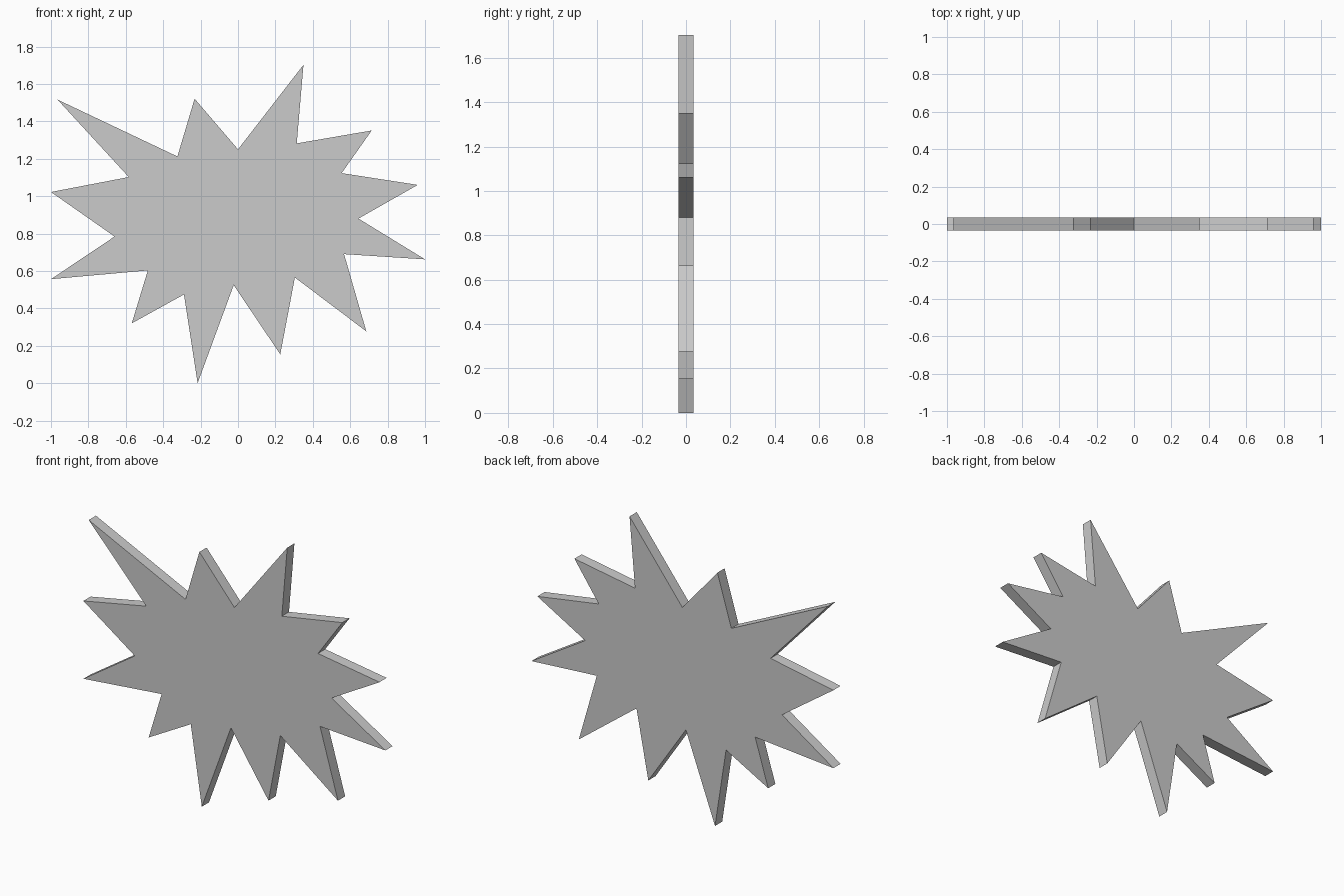
import bpy, bmesh

if "Cube" in bpy.data.objects:
    bpy.data.objects.remove(bpy.data.objects["Cube"])

# Burst outline in x, z: tips alternate with notches, clockwise from the upper left tip
OUTLINE = [
    (-0.965, 1.516), (-0.324, 1.212), (-0.232, 1.521), (0.0, 1.25),
    (0.35, 1.702), (0.314, 1.282), (0.715, 1.351), (0.554, 1.123),
    (0.961, 1.06), (0.644, 0.88), (1.0, 0.662), (0.567, 0.69),
    (0.686, 0.277), (0.304, 0.565), (0.226, 0.154), (-0.023, 0.524),
    (-0.216, 0.0), (-0.289, 0.474), (-0.568, 0.32), (-0.482, 0.603),
    (-1.0, 0.556), (-0.66, 0.784), (-1.0, 1.022), (-0.584, 1.102),
]
HALF = 0.034

# Flat plate extruded from the outline
bm = bmesh.new()
face = bm.faces.new([bm.verts.new((x, -HALF, z)) for x, z in OUTLINE])
ext = bmesh.ops.extrude_face_region(bm, geom=[face], use_keep_orig=True)
moved = [g for g in ext["geom"] if isinstance(g, bmesh.types.BMVert)]
bmesh.ops.translate(bm, verts=moved, vec=(0, 2 * HALF, 0))
bmesh.ops.recalc_face_normals(bm, faces=bm.faces)

mesh = bpy.data.meshes.new("burst_plate")
bm.to_mesh(mesh)
bm.free()
bpy.context.collection.objects.link(bpy.data.objects.new("burst_plate", mesh))
